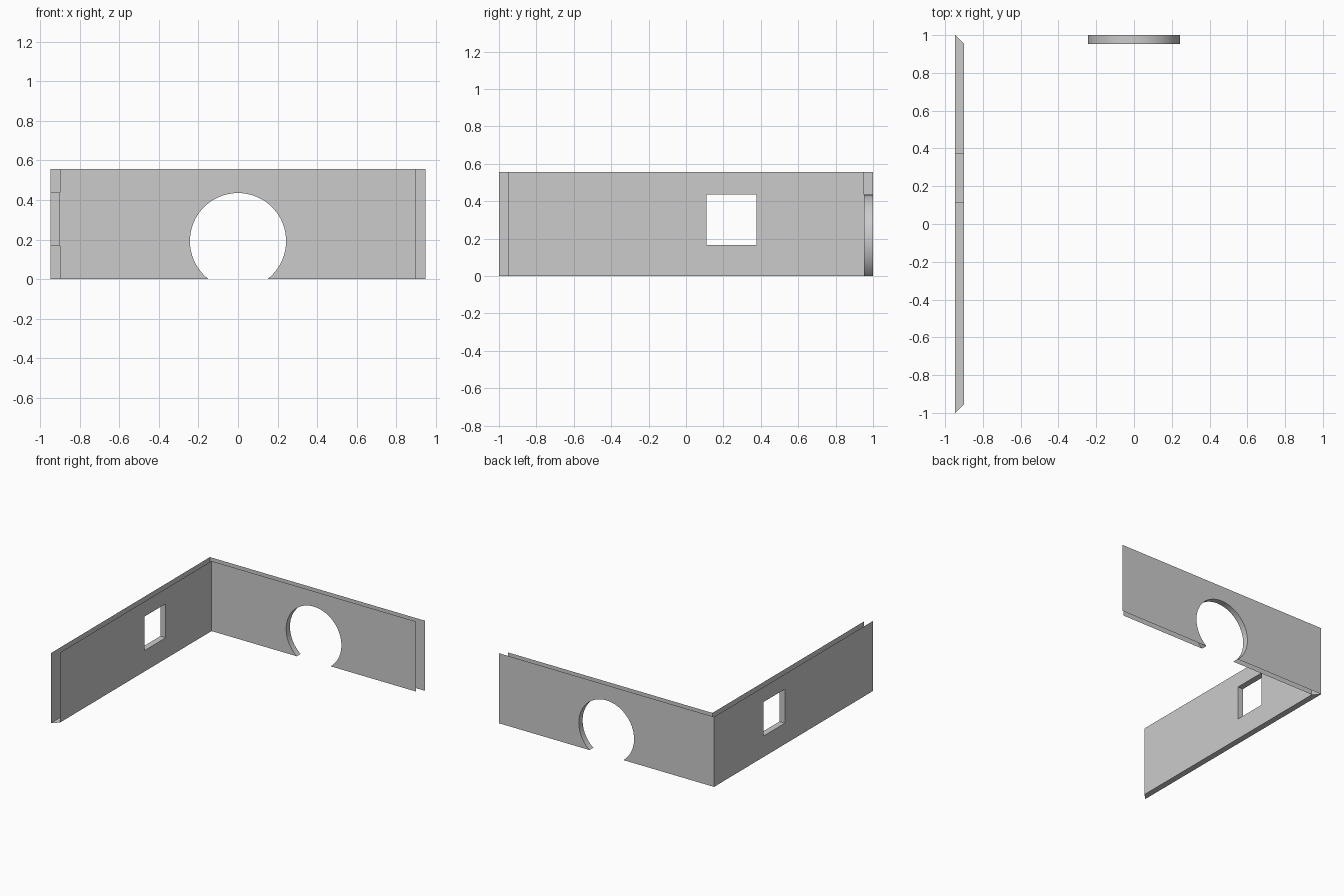
import bpy, bmesh, math

if "Cube" in bpy.data.objects:
    bpy.data.objects.remove(bpy.data.objects["Cube"])

H = 0.557            # wall height
X0, X1 = 0.947, 0.899  # outer / inner half width
Y0, Y1 = 1.0, 0.952    # outer / inner half depth
RAD, CZ = 0.243, 0.192  # round doorway
WY, WZ = (0.11, 0.376), (0.167, 0.437)  # square window

grey = bpy.data.materials.new("plain grey")
grey.diffuse_color = (0.6, 0.6, 0.6, 1)
grey.use_nodes = True
grey.node_tree.nodes["Principled BSDF"].inputs["Base Color"].default_value = grey.diffuse_color


def make(name, faces, smooth=False):
    """Build an object from a list of polygons, welding shared points."""
    bm = bmesh.new()
    for pts in faces:
        bm.faces.new([bm.verts.new(p) for p in pts])
    bmesh.ops.remove_doubles(bm, verts=bm.verts, dist=1e-5)
    me = bpy.data.meshes.new(name)
    bm.to_mesh(me)
    bm.free()
    ob = bpy.data.objects.new(name, me)
    me.materials.append(grey)
    bpy.context.collection.objects.link(ob)
    if smooth:
        bpy.context.view_layer.objects.active = ob
        ob.select_set(True)
        bpy.ops.object.shade_smooth_by_angle(angle=math.radians(30))
        ob.select_set(False)
    return ob


# back wall: two sheets with a round doorway cut through to the floor
start = -math.asin(CZ / RAD)
sweep = math.pi - 2 * start
N = 64
arc = [(RAD * math.cos(start + sweep * i / N),
        max(0, CZ + RAD * math.sin(start + sweep * i / N))) for i in range(N + 1)]


def back_sheet(hx, y):
    outline = [(hx, 0), (hx, H), (-hx, H), (-hx, 0)] + arc[::-1]
    return [(x, y, z) for x, z in outline]


reveal = [[(a[0], Y1, a[1]), (b[0], Y1, b[1]), (b[0], Y0, b[1]), (a[0], Y0, a[1])]
          for a, b in zip(arc, arc[1:])]
make("back_wall", [back_sheet(X1, Y1)[::-1][::-1], back_sheet(X0, Y0)[::-1]])
# front sheet faces -y, rear sheet faces +y
back = bpy.data.objects["back_wall"].data
for p, want in zip(back.polygons, (-1, 1)):
    if p.normal.y * want < 0:
        p.flip()
make("doorway_reveal", reveal, smooth=True)


# left wall: two sheets with a square window and a mitred floor strip
def left_sheet(x, hy, flip):
    ys, zs = (-hy, *WY, hy), (0, *WZ, H)
    out = []
    for i in range(3):
        for j in range(3):
            if (i, j) != (1, 1):
                q = [(x, ys[i], zs[j]), (x, ys[i + 1], zs[j]),
                     (x, ys[i + 1], zs[j + 1]), (x, ys[i], zs[j + 1])]
                out.append(q[::-1] if flip else q)
    return out


make("left_wall", left_sheet(-X1, Y1, False) + left_sheet(-X0, Y0, True))
make("left_wall_base", [[(-X0, -Y0, 0), (-X0, Y0, 0), (-X1, Y1, 0), (-X1, -Y1, 0)]])

corners = [(WY[0], WZ[0]), (WY[1], WZ[0]), (WY[1], WZ[1]), (WY[0], WZ[1])]
make("window_reveal", [[(-X0, *a), (-X1, *a), (-X1, *b), (-X0, *b)][::-1]
                       for a, b in zip(corners, corners[1:] + corners[:1])])
